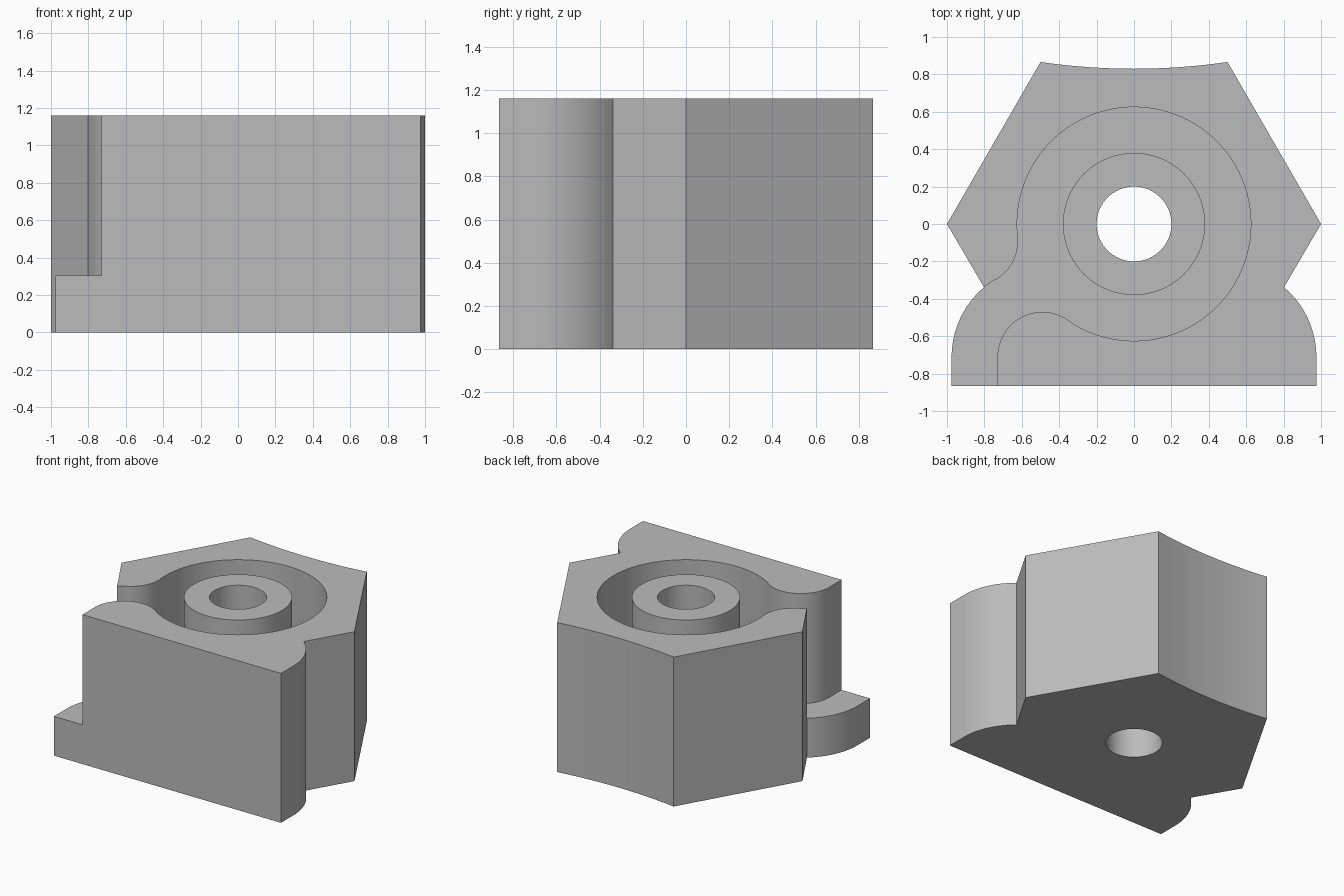
import bpy, bmesh
from math import radians, degrees, sin, cos, atan2, asin
from mathutils import Vector

cube = bpy.data.objects.get("Cube")
if cube:
    bpy.data.objects.remove(cube, do_unlink=True)

TOP, FLOOR = 1.16, 0.305
RING, BOSS, HOLE = 0.625, 0.38, 0.2
GROOVE = (-0.49, -0.71)     # centre of the groove bend
TIP = (-0.86, -0.09)        # centre of the rounded lip
FRONT, HALF = -0.865, 0.975


def arc(centre, r, a0, a1, n):
    angles = [radians(a0 + (a1 - a0) * i / n) for i in range(n + 1)]
    return [(centre[0] + r * cos(a), centre[1] + r * sin(a)) for a in angles]


def heading(a, b):
    return degrees(atan2(b[1] - a[1], b[0] - a[0]))


def circle(r):
    return arc((0, 0), r, 0, 360, 72)[:-1]


bm = bmesh.new()


def wall(path, z0, z1, closed=False):
    ends = path[1:] + path[:1] if closed else path[1:]
    for a, b in zip(path, ends):
        bm.faces.new([bm.verts.new((*p, z)) for p, z in
                      ((a, z0), (b, z0), (b, z1), (a, z1))])


def cap(loops, z, up=1):
    edges = []
    for loop in loops:
        vs = [bm.verts.new((*p, z)) for p in loop]
        edges += [bm.edges.new((a, b)) for a, b in zip(vs, vs[1:] + vs[:1])]
    bmesh.ops.triangle_fill(bm, edges=edges, use_beauty=True,
                            normal=Vector((0, 0, up)))


# Outer shell: hexagon sides, hollow back, rounded foot and flat front
sag = 0.036
back_r = (0.25 + sag ** 2) / (2 * sag)
spread = degrees(asin(0.5 / back_r))
bend = arc(GROOVE, 0.485, 180, 130, 20)
corner = bend[-1]
shell = [corner, (-1, 0)]
shell += arc((0, 0.83 + back_r), back_r, 270 - spread, 270 + spread, 12)
shell += [(1, 0)] + [(-x, y) for x, y in reversed(bend)]
shell += [(HALF, FRONT), (-0.73, FRONT)]

# Low ledge below the groove exit
ledge = [shell[-1], (-HALF, FRONT)] + bend

# Pocket wall: groove bend, ring and rounded lip
to_ring = heading(GROOVE, (0, 0))
to_tip = heading((0, 0), TIP) % 360
tip_end = heading(TIP, GROOVE)
pocket = [shell[-1]] + arc(GROOVE, 0.24, 180, to_ring, 24)
pocket += arc((0, 0), RING, to_ring + 180, to_tip + 360, 80)[1:]
pocket += arc(TIP, 0.24, to_tip - 180, tip_end, 16)[1:]
pocket += arc(GROOVE, 0.485, tip_end + 180, 130, 4)[1:]

wall(shell, 0, TOP)
wall(ledge, 0, FLOOR)
wall(pocket, FLOOR, TOP)
wall(circle(BOSS), FLOOR, TOP, True)
wall(circle(HOLE), 0, TOP, True)

cap([shell + ledge[1:-1], circle(HOLE)], 0, -1)
cap([ledge + pocket[-2:0:-1], circle(BOSS)], FLOOR)
cap([shell + pocket[1:-1]], TOP)
cap([circle(BOSS), circle(HOLE)], TOP)

bmesh.ops.remove_doubles(bm, verts=bm.verts, dist=0.0005)
bmesh.ops.recalc_face_normals(bm, faces=bm.faces)

mesh = bpy.data.meshes.new("grooved_block")
bm.to_mesh(mesh)
bm.free()
block = bpy.data.objects.new("grooved_block", mesh)
bpy.context.collection.objects.link(block)

# Plain grey finish
grey = bpy.data.materials.new("plain_grey")
grey.use_nodes = True
colour = (0.5, 0.5, 0.5, 1)
grey.diffuse_color = colour
grey.node_tree.nodes["Principled BSDF"].inputs["Base Color"].default_value = colour
mesh.materials.append(grey)

bpy.ops.object.select_all(action="DESELECT")
block.select_set(True)
bpy.context.view_layer.objects.active = block
bpy.ops.object.shade_smooth_by_angle(angle=radians(25))
